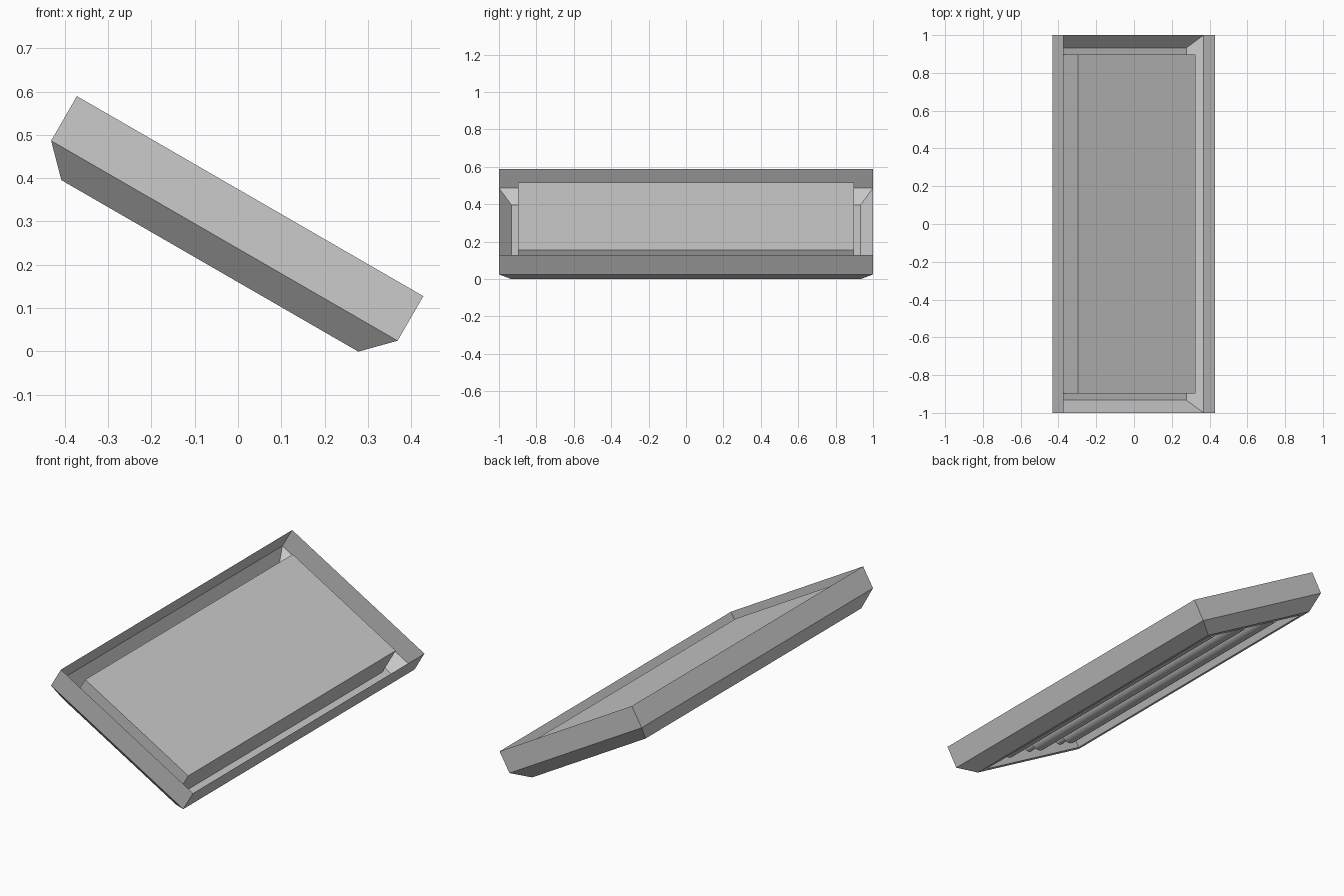
import bpy, bmesh, math
from mathutils import Matrix

if "Cube" in bpy.data.objects:
    bpy.data.objects.remove(bpy.data.objects["Cube"])

# The fixture is modelled flat, then tilted 30 degrees about y
TILT = Matrix.Translation((-0.064, 0, 0.199)) @ Matrix.Rotation(math.radians(30), 4, 'Y')


def finish(bm, name, smooth=False):
    bm.transform(TILT)
    me = bpy.data.meshes.new(name)
    bm.to_mesh(me)
    bm.free()
    ob = bpy.data.objects.new(name, me)
    bpy.context.collection.objects.link(ob)
    if smooth:
        bpy.context.view_layer.objects.active = ob
        ob.select_set(True)
        bpy.ops.object.shade_smooth_by_angle()
        ob.select_set(False)
    return ob


def cylinder(bm, x, y, z, r, length):
    m = Matrix.Translation((x, y, z)) @ Matrix.Rotation(math.pi / 2, 4, 'X')
    bmesh.ops.create_cone(bm, cap_ends=True, segments=24, radius1=r, radius2=r,
                          depth=length, matrix=m)


# Housing: rim, tapered skirt, narrow flange and raised tray in one sheet
bm = bmesh.new()
rings = []
for hx, hy, z in [(.462, 1, .186), (.462, 1, .067), (.396, .933, 0),
                  (.36, .897, 0), (.36, .897, .16)]:
    rings.append([bm.verts.new((sx * hx, sy * hy, z - .142 + .14))
                  for sx, sy in [(-1, -1), (1, -1), (1, 1), (-1, 1)]])
for a, b in zip(rings, rings[1:]):
    for i in range(4):
        j = (i + 1) % 4
        bm.faces.new((a[i], b[i], b[j], a[j]))
bm.faces.new(rings[-1])
finish(bm, "housing")

# Lamp tubes with a narrower socket at each end
for k, x in enumerate((-.24, 0, .24)):
    bm = bmesh.new()
    cylinder(bm, x, 0, .06, .05, 1.64)
    finish(bm, f"tube_{k}", True)
    bm = bmesh.new()
    for s in (-1, 1):
        cylinder(bm, x, s * .858, .06, .025, .077)
    finish(bm, f"sockets_{k}", True)
